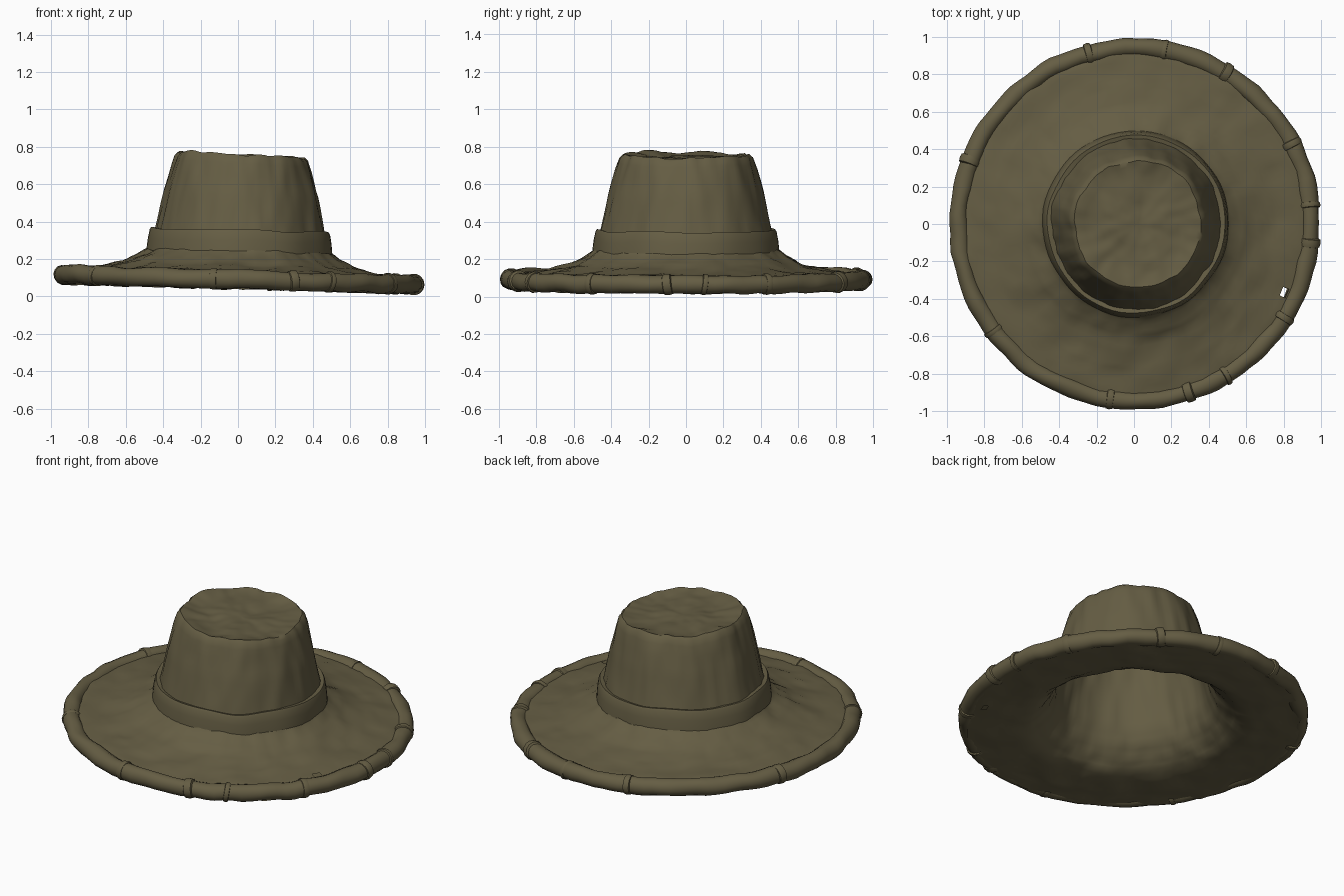
import bpy, bmesh, math
from mathutils import Vector, Matrix, noise

cube = bpy.data.objects.get("Cube")
if cube:
    bpy.data.objects.remove(cube, do_unlink=True)

TILT = Matrix.Rotation(math.radians(1.6), 4, 'Y')
RIM_R, RIM_Z, RIM_T = 0.942, 0.09, 0.05

felt = bpy.data.materials.new("olive_brown_felt")
colour = (0.13, 0.11, 0.057, 1)
felt.diffuse_color = colour
felt.use_nodes = True
felt.node_tree.nodes["Principled BSDF"].inputs["Base Color"].default_value = colour


def finish(name, bm, angle=35):
    """Tilt the part, then turn it into a smooth shaded object."""
    bmesh.ops.recalc_face_normals(bm, faces=bm.faces)
    bmesh.ops.transform(bm, matrix=TILT, verts=bm.verts)
    mesh = bpy.data.meshes.new(name)
    bm.to_mesh(mesh)
    bm.free()
    obj = bpy.data.objects.new(name, mesh)
    bpy.context.collection.objects.link(obj)
    mesh.materials.append(felt)
    bpy.ops.object.select_all(action='DESELECT')
    obj.select_set(True)
    bpy.context.view_layer.objects.active = obj
    bpy.ops.object.shade_smooth_by_angle(angle=math.radians(angle))


def refine(profile, step):
    """Subdivide a profile so that the dents have vertices to move."""
    pts = [Vector(profile[0])]
    for a, b in zip(profile, profile[1:]):
        a, b = Vector(a), Vector(b)
        n = max(1, round((b - a).length / step))
        pts += [a.lerp(b, i / n) for i in range(1, n + 1)]
    return pts


def revolve(profile, segs, closed=False):
    """Spin a radius/height profile around z."""
    bm = bmesh.new()
    rings = []
    for r, z in profile:
        if r < 1e-4:
            rings.append([bm.verts.new((0, 0, z))] * segs)
        else:
            rings.append([bm.verts.new((r * math.cos(t), r * math.sin(t), z))
                          for t in (math.tau * i / segs for i in range(segs))])
    pairs = list(zip(rings, rings[1:]))
    if closed:
        pairs.append((rings[-1], rings[0]))
    for a, b in pairs:
        for i in range(segs):
            j = (i + 1) % segs
            quad = list(dict.fromkeys((a[i], a[j], b[j], b[i])))
            if len(quad) > 2:
                bm.faces.new(quad)
    return bm


def crumple(bm, radial, vertical, freq, zfreq):
    """Hand-worked unevenness: push vertices outwards and up by noise."""
    for v in bm.verts:
        p = Vector((v.co.x * freq, v.co.y * freq, v.co.z * zfreq))
        out = Vector((v.co.x, v.co.y, 0))
        if out.length > 0:
            out.normalize()
        v.co += out * radial * noise.noise(p)
        v.co.z += vertical * noise.noise(p + Vector((9, 4, 2)))


def circle(r, z, radius, n):
    return [(r + radius * math.cos(math.tau * i / n),
             z + radius * math.sin(math.tau * i / n)) for i in range(n)]


# Brim and crown: outer skin from the rim up to the middle of the top
outer = [(0.945, 0.11), (0.9, 0.12), (0.8, 0.132), (0.72, 0.146),
         (0.62, 0.172), (0.54, 0.21), (0.485, 0.25), (0.457, 0.33),
         (0.437, 0.42), (0.41, 0.55), (0.375, 0.68), (0.355, 0.74),
         (0.338, 0.757), (0.315, 0.753), (0.25, 0.742), (0.12, 0.742), (0, 0.74)]
# Flat underside that opens in a wide curve into the hollow crown
inner = [(0, 0.712), (0.28, 0.712), (0.33, 0.695), (0.36, 0.64), (0.39, 0.53),
         (0.42, 0.4), (0.445, 0.27), (0.48, 0.18), (0.53, 0.115), (0.59, 0.07),
         (0.66, 0.05), (0.78, 0.043), (0.945, 0.042)]
bm = revolve(refine(outer, 0.03) + refine(inner, 0.03)[1:], 110)
crumple(bm, 0.013, 0.013, 6, 1.5)
crumple(bm, 0.009, 0.008, 17, 3)
# The crown top leans a little further than the brim
for v in bm.verts:
    v.co.z -= 0.022 * v.co.x * min(1, max(0, (v.co.z - 0.4) / 0.3))
# Small tear near the rim
tear = []
for f in bm.faces:
    c = f.calc_center_median()
    if abs(math.hypot(c.x, c.y) - 0.877) < 0.016 and \
            abs(math.degrees(math.atan2(c.y, c.x)) + 25) < 1.7:
        tear.append(f)
bmesh.ops.delete(bm, geom=tear, context='FACES')
finish("brim_and_crown", bm, 45)

# Band around the foot of the crown
band = [(0.474, 0.243), (0.498, 0.24), (0.497, 0.25), (0.491, 0.30),
        (0.482, 0.345), (0.475, 0.357), (0.446, 0.35)]
bm = revolve(refine(band, 0.04), 72)
crumple(bm, 0.01, 0.014, 5, 1)
finish("crown_band", bm)

# Rolled rim
bm = revolve(circle(RIM_R, RIM_Z, RIM_T, 14), 120, closed=True)
crumple(bm, 0.012, 0.012, 8, 3)
finish("rolled_rim", bm, 50)

# Bindings wrapped around the rim
for k, deg in enumerate((6, 27, 59, 80, 105, 159, 217, 262, 288, 301, 328, 354)):
    bm = bmesh.new()
    loops = []
    half = 0.016 + 0.005 * (k % 3)
    for s, swell in ((-1, 0.85), (-0.8, 1.1), (0, 1.17), (0.8, 1.1), (1, 0.85)):
        loops.append([bm.verts.new((r, s * half, z))
                      for r, z in circle(RIM_R, RIM_Z, RIM_T * swell, 14)])
    for a, b in zip(loops, loops[1:]):
        for i in range(14):
            j = (i + 1) % 14
            bm.faces.new((a[i], a[j], b[j], b[i]))
    # Each one sits slightly askew
    skew = Matrix.Rotation(math.radians(8 * (k % 3 - 1)), 4, 'X')
    hub = Matrix.Translation((RIM_R, 0, RIM_Z))
    turn = Matrix.Rotation(math.radians(deg), 4, 'Z')
    bmesh.ops.transform(bm, matrix=turn @ hub @ skew @ hub.inverted(), verts=bm.verts)
    finish(f"rim_binding_{k + 1}", bm, 40)
